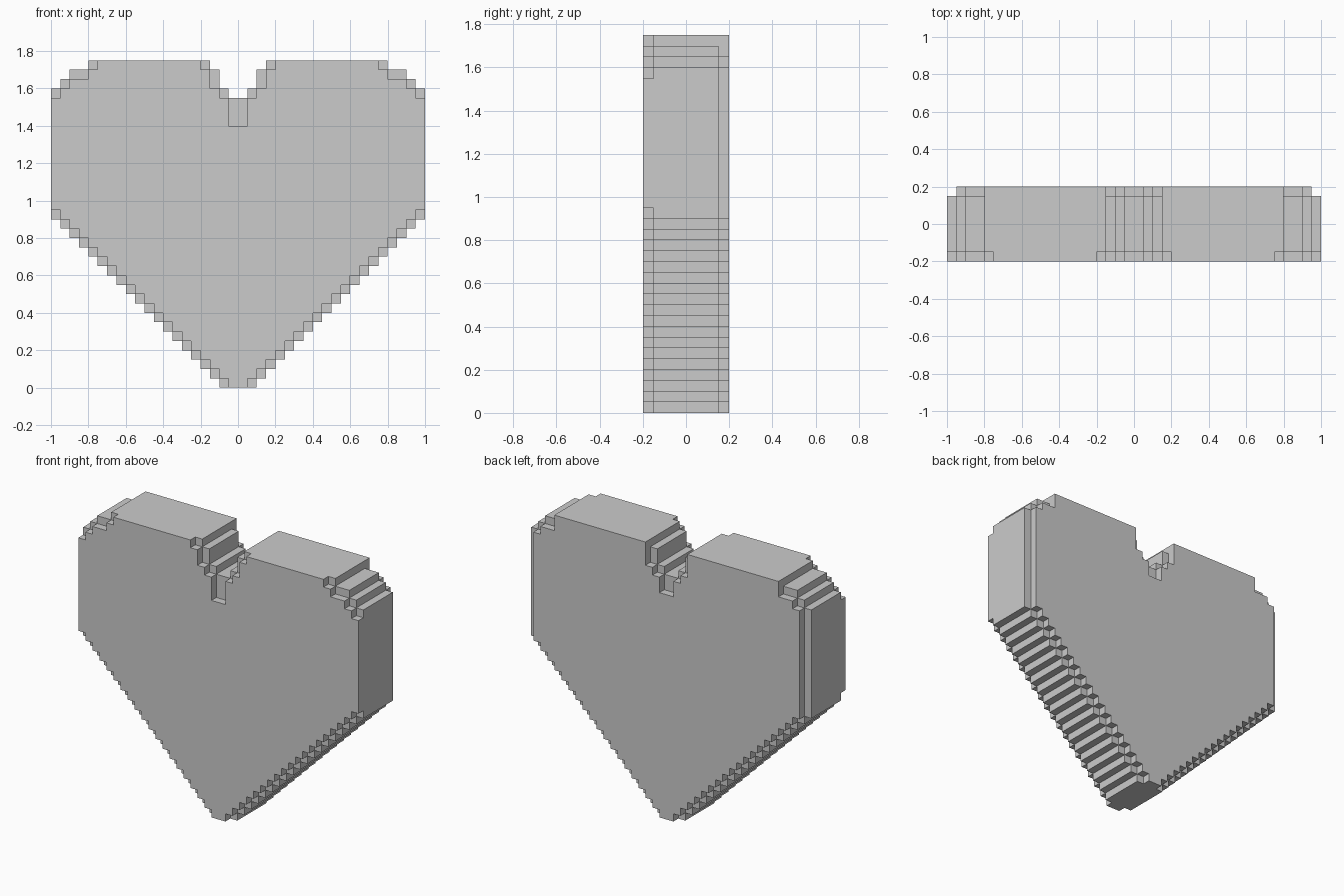
import bpy, bmesh, math

if "Cube" in bpy.data.objects:
    bpy.data.objects.remove(bpy.data.objects["Cube"])

U = 0.05           # block size
ROWS = 35          # blocks in height
COLS = 20          # blocks from the centre to one side

# Per layer: bottom half width, widest half width, then steps (from_row, width)
# for the rounded shoulders and for the notch between the lobes (in blocks).
FRONT = dict(base=1, wide=20,
             shoulder=[(31, 19), (32, 18), (33, 16), (34, 15)],
             notch=[(28, 1), (31, 2), (32, 3), (34, 4)])
MIDDLE = dict(base=2, wide=20,
              shoulder=[(32, 19), (33, 18), (34, 16)],
              notch=[(31, 1), (32, 2), (34, 3)])
BACK = dict(base=1, wide=19,
            shoulder=[(32, 18), (33, 16)],
            notch=[(29, 1), (31, 2), (32, 3)])
LAYERS = [FRONT] + [MIDDLE] * 6 + [BACK]


def step(steps, row, default):
    value = default
    for start, v in steps:
        if row >= start:
            value = v
    return value


def span(layer, row):
    """Inner and outer half width of one row of blocks."""
    outer = min(layer['base'] + row, step(layer['shoulder'], row, layer['wide']))
    return step(layer['notch'], row, 0), outer


# Fill the block grid, mirrored about x = 0
cells = set()
for j, layer in enumerate(LAYERS):
    for k in range(ROWS):
        inner, outer = span(layer, k)
        for i in range(inner, outer):
            cells.add((i, j, k))
            cells.add((-i - 1, j, k))

# Skin the blocks: only faces with no neighbour
bm = bmesh.new()
verts = {}


def vert(p):
    if p not in verts:
        verts[p] = bm.verts.new((p[0] * U, (p[1] - 4) * U, p[2] * U))
    return verts[p]


for c in cells:
    for axis in range(3):
        a, b = (axis + 1) % 3, (axis + 2) % 3
        for side in (0, 1):
            n = list(c)
            n[axis] += 1 if side else -1
            if tuple(n) in cells:
                continue
            quad = []
            for da, db in ((0, 0), (1, 0), (1, 1), (0, 1)):
                p = list(c)
                p[axis] += side
                p[a] += da
                p[b] += db
                quad.append(vert(tuple(p)))
            bm.faces.new(quad if side else quad[::-1])

# Merge flat areas into large faces
bmesh.ops.dissolve_limit(bm, angle_limit=math.radians(1),
                         verts=bm.verts[:], edges=bm.edges[:])
mesh = bpy.data.meshes.new("block_heart")
bm.to_mesh(mesh)
bm.free()
heart = bpy.data.objects.new("block_heart", mesh)
bpy.context.collection.objects.link(heart)
